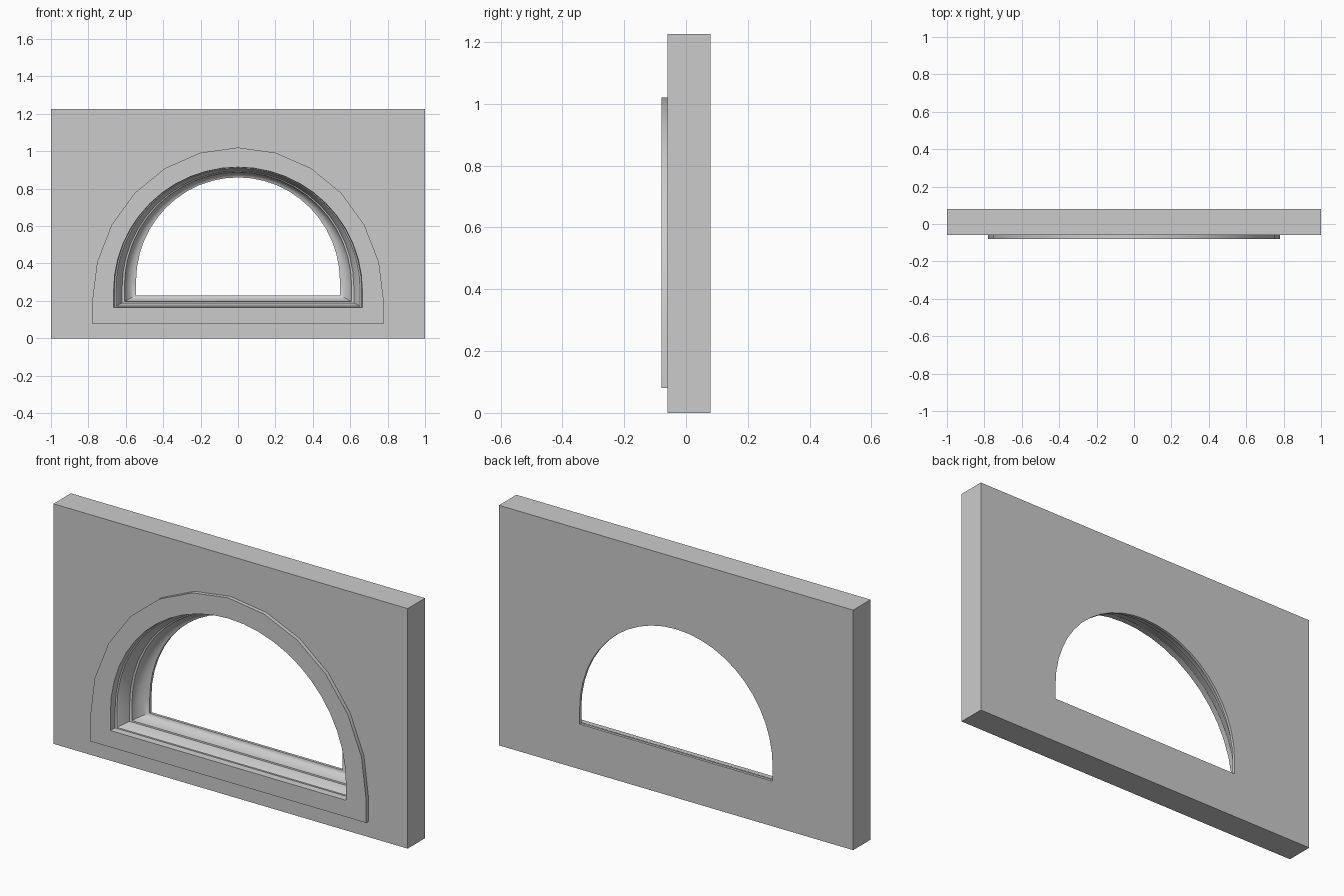
import bpy, bmesh, math

if "Cube" in bpy.data.objects:
    bpy.data.objects.remove(bpy.data.objects["Cube"])

SEG = 24
Y0, Y1, YF = -0.06, 0.08, -0.08      # wall front, wall back, frame face
OUTER = (0.78, 0.08, 1.02)           # half width, sill z, crown z
FRONT = (0.665, 0.165, 0.915)
BACK = (0.545, 0.23, 0.86)


def arch(size, y, coarse=False):
    """Arched outline with a flat sill; coarse keeps every other arc corner."""
    w, zb, zt = size
    spring = zb + 0.12 * (zt - zb)
    pts = []
    for i in range(SEG + 1):
        a = math.pi * i / SEG
        pts.append((w * math.cos(a), y, spring + (zt - spring) * math.sin(a)))
    if coarse:
        for i in range(1, SEG, 2):
            pts[i] = tuple((p + q) / 2 for p, q in zip(pts[i - 1], pts[i + 1]))
    return pts + [(-w, y, zb), (w, y, zb)]


def loop(bm, pts):
    vs = [bm.verts.new(p) for p in pts]
    es = [bm.edges.new((vs[i], vs[(i + 1) % len(vs)])) for i in range(len(vs))]
    return vs, es


def skin(bm, a, b):
    n = len(a)
    for i in range(n):
        j = (i + 1) % n
        bm.faces.new((a[i], a[j], b[j], b[i]))


def finish(bm, name, angle):
    bmesh.ops.recalc_face_normals(bm, faces=bm.faces)
    me = bpy.data.meshes.new(name)
    bm.to_mesh(me)
    bm.free()
    ob = bpy.data.objects.new(name, me)
    bpy.context.collection.objects.link(ob)
    bpy.context.view_layer.objects.active = ob
    ob.select_set(True)
    bpy.ops.object.shade_smooth_by_angle(angle=math.radians(angle))
    ob.select_set(False)


# Wall panel: front and back faces with arched holes, plus the four edges
bm = bmesh.new()
rects = []
for y, size, coarse in ((Y0, OUTER, True), (Y1, BACK, False)):
    vs, es = loop(bm, [(-1, y, 0), (1, y, 0), (1, y, 1.225), (-1, y, 1.225)])
    _, hole = loop(bm, arch(size, y, coarse))
    bmesh.ops.triangle_fill(bm, edges=es + hole, use_beauty=True,
                            normal=(0, -1 if y < 0 else 1, 0))
    rects.append(vs)
skin(bm, *rects)
finish(bm, "wall_panel", 20)

# Arch surround: raised face, then stepped moulding running back to the opening
profile = [(0, YF), (0.03, -0.047), (0.10, -0.045), (0.17, -0.035),
           (0.25, -0.02), (0.33, -0.004), (0.38, 0.010), (0.48, 0.012),
           (0.51, 0.025), (0.57, 0.038), (0.66, 0.050), (0.78, 0.059),
           (0.90, 0.064), (1, 0.066), (1, Y1)]
rings = [arch(OUTER, Y0, True), arch(OUTER, YF, True)]
for s, y in profile:
    rings.append(arch([f + (b - f) * s for f, b in zip(FRONT, BACK)], y))
bm = bmesh.new()
loops = [loop(bm, r)[0] for r in rings]
for a, b in zip(loops, loops[1:]):
    skin(bm, a, b)
finish(bm, "arch_surround", 30)
